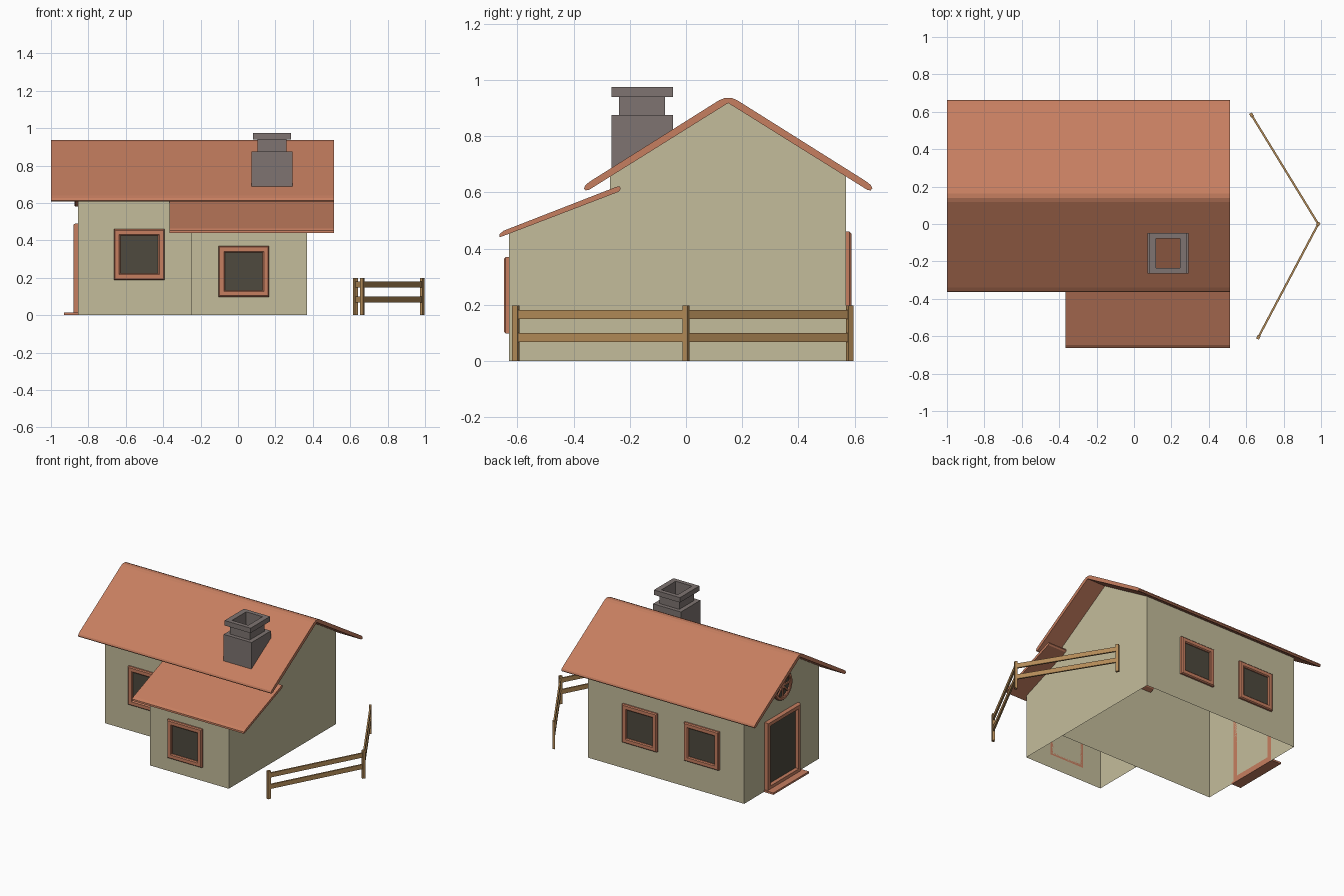
import bpy, bmesh, math
from mathutils import Vector, Matrix

if "Cube" in bpy.data.objects:
    bpy.data.objects.remove(bpy.data.objects["Cube"])


def srgb(h):
    c = [int(h[i:i + 2], 16) / 255 for i in (0, 2, 4)]
    return [x / 12.92 if x < 0.04045 else ((x + 0.055) / 1.055) ** 2.4 for x in c] + [1]


def material(name, h):
    m = bpy.data.materials.new(name)
    m.diffuse_color = srgb(h)
    m.use_nodes = True
    m.node_tree.nodes["Principled BSDF"].inputs["Base Color"].default_value = m.diffuse_color
    return m


WALL = material("cream_plaster", "C4BC9B")
CLAY = material("terracotta", "C67E60")
DARK = material("dark_pane", "4E4A3E")
STONE = material("chimney_grey", "7E7471")
WOOD = material("fence_wood", "B38B58")


def make(name, verts, faces, mat, matrix=None, fix=True):
    bm = bmesh.new()
    vs = [bm.verts.new(v) for v in verts]
    for f in faces:
        bm.faces.new([vs[i] for i in f])
    if fix:
        bmesh.ops.recalc_face_normals(bm, faces=bm.faces[:])
    me = bpy.data.meshes.new(name)
    bm.to_mesh(me)
    bm.free()
    me.materials.append(mat)
    ob = bpy.data.objects.new(name, me)
    bpy.context.collection.objects.link(ob)
    if matrix:
        ob.matrix_world = matrix
    return ob


def loft(name, rings, mat, matrix=None, close=False):
    n, verts = len(rings[0]), [p for r in rings for p in r]
    last = len(rings) if close else len(rings) - 1
    faces = []
    for k in range(last):
        a, b = k * n, (k + 1) % len(rings) * n
        faces += [(a + i, a + (i + 1) % n, b + (i + 1) % n, b + i) for i in range(n)]
    return make(name, verts, faces, mat, matrix)


def prism(name, profile, x0, x1, mat):
    # (y, z) outline extruded along x
    n = len(profile)
    verts = [(x, y, z) for x in (x0, x1) for y, z in profile]
    faces = [(i, (i + 1) % n, n + (i + 1) % n, n + i) for i in range(n)]
    faces += [tuple(range(n)), tuple(range(n, 2 * n))]
    return make(name, verts, faces, mat)


def box(name, size, mat, matrix):
    x, y, z = (s / 2 for s in size)
    rings = [[(-x, -y, h), (x, -y, h), (x, y, h), (-x, y, h)] for h in (-z, z)]
    verts = rings[0] + rings[1]
    faces = [(0, 1, 2, 3), (4, 5, 6, 7)] + [(i, (i + 1) % 4, 4 + (i + 1) % 4, 4 + i) for i in range(4)]
    return make(name, verts, faces, mat, matrix)


XL, XR, XE = -0.855, 0.369, -0.248        # house left, right, annexe left
YF, YB, YE, RIDGE = -0.27, 0.57, -0.63, 0.15

# Main walls: open shell with no floor and no ceiling
prof = [(YF, 0), (YF, 0.66), (RIDGE, 0.925), (YB, 0.66), (YB, 0)]
make("main_walls", [(x, y, z) for x in (XL, XR) for y, z in prof],
     [(0, 1, 2, 3, 4), (5, 6, 7, 8, 9), (0, 1, 6, 5), (3, 4, 9, 8)], WALL)
# Annexe walls
prof = [(YF, 0), (YF, 0.60), (YE, 0.461), (YE, 0)]
make("annexe_walls", [(x, y, z) for x in (XE, XR) for y, z in prof],
     [(0, 1, 2, 3), (4, 5, 6, 7), (2, 3, 7, 6)], WALL)

# Main roof: bent slab with rounded ridge and eaves
half = [(0.012, 0.936), (0.032, 0.928), (0.49, 0.640), (0.508, 0.626),
        (0.513, 0.614), (0.507, 0.607), (0.495, 0.609)]
outline = [(RIDGE + d, z) for d, z in half] + [(RIDGE, 0.918)] + [(RIDGE - d, z) for d, z in reversed(half)]
prism("main_roof", outline, -1.0, 0.513, CLAY)
# Annexe roof
prism("annexe_roof", [(-0.655, 0.443), (-0.664, 0.440), (-0.663, 0.452), (-0.648, 0.464),
                      (-0.25, 0.619), (-0.236, 0.622), (-0.232, 0.612), (-0.24, 0.602)],
      -0.365, 0.513, CLAY)

# Chimney: hollow square stack
steps = [(0.109, 0.109, 0.66), (0.109, 0.109, 0.875), (0.078, 0.082, 0.875), (0.078, 0.082, 0.94),
         (0.102, 0.109, 0.94), (0.102, 0.109, 0.975), (0.064, 0.079, 0.975), (0.064, 0.079, 0.66)]
loft("chimney", [[(sx * a, sy * b, z) for sx, sy in ((-1, -1), (1, -1), (1, 1), (-1, 1))]
                 for a, b, z in steps], STONE, Matrix.Translation((0.182, -0.156, 0)), True)


def opening(name, loc, angle, w, h, t=0.035, depth=0.018):
    # rounded frame around a dark pane, facing local -y
    mx = Matrix.Translation(loc) @ Matrix.Rotation(angle, 4, 'Z')

    def rect(inset, d):
        a, b = w / 2 - inset, h / 2 - inset
        return [(-a, -d, -b), (a, -d, -b), (a, -d, b), (-a, -d, b)]
    path = [(0, 0), (0, depth * 0.65), (0.006, depth), (t - 0.006, depth), (t, depth * 0.65), (t, 0)]
    loft(name + "_frame", [rect(*p) for p in path], CLAY, mx, True)
    make(name + "_pane", rect(t - 0.002, 0.005), [(0, 1, 2, 3)], DARK, mx, False)


# Windows and door
S = 0.272
opening("front_window", (-0.528, YF, 0.324), 0, S, S)
opening("annexe_window", (0.031, YE, 0.234), 0, S, S)
opening("back_window_left", (-0.528, YB, 0.324), math.pi, S, S)
opening("back_window_right", (-0.043, YB, 0.324), math.pi, S, S)
opening("door", (XL, 0.155, 0.247), -math.pi / 2, 0.375, 0.485, 0.036, 0.025)
box("door_step", (0.075, 0.40, 0.013), CLAY, Matrix.Translation((-0.8925, 0.15, 0.0065)))

# Round gable window with spokes
gable = Matrix.Translation((XL, RIDGE, 0.68)) @ Matrix.Rotation(-math.pi / 2, 4, 'Z')


def circle(r, d, n=24):
    return [(r * math.cos(2 * math.pi * i / n), -d, r * math.sin(2 * math.pi * i / n)) for i in range(n)]


loft("round_window_frame", [circle(*p) for p in
     ((0.1, 0), (0.1, 0.013), (0.095, 0.018), (0.08, 0.018), (0.076, 0.013), (0.076, 0))], CLAY, gable, True)
make("round_window_pane", circle(0.078, 0.005), [tuple(range(24))], DARK, gable, False)
for i in range(4):
    box(f"round_window_bar_{i + 1}", (0.156, 0.008, 0.012), CLAY,
        gable @ Matrix.Rotation(i * math.pi / 4, 4, 'Y') @ Matrix.Translation((0, -0.009, 0)))

# Fence: three posts and two pairs of rails
posts = [Vector((0.665, -0.605, 0)), Vector((0.985, 0, 0)), Vector((0.628, 0.583, 0))]
for i, p in enumerate(posts):
    a, b = posts[max(i - 1, 0)], posts[max(i, 1)]
    turn = Matrix.Rotation(math.atan2(b.y - a.y, b.x - a.x), 4, 'Z')
    box(f"fence_post_{i + 1}", (0.021, 0.017, 0.198), WOOD, Matrix.Translation(p + Vector((0, 0, 0.099))) @ turn)
    if i:
        for z in (0.084, 0.165):
            box(f"fence_rail_{i}_{z}", ((b - a).length, 0.011, 0.032), WOOD,
                Matrix.Translation((a + b) / 2 + Vector((0, 0, z))) @ turn)
